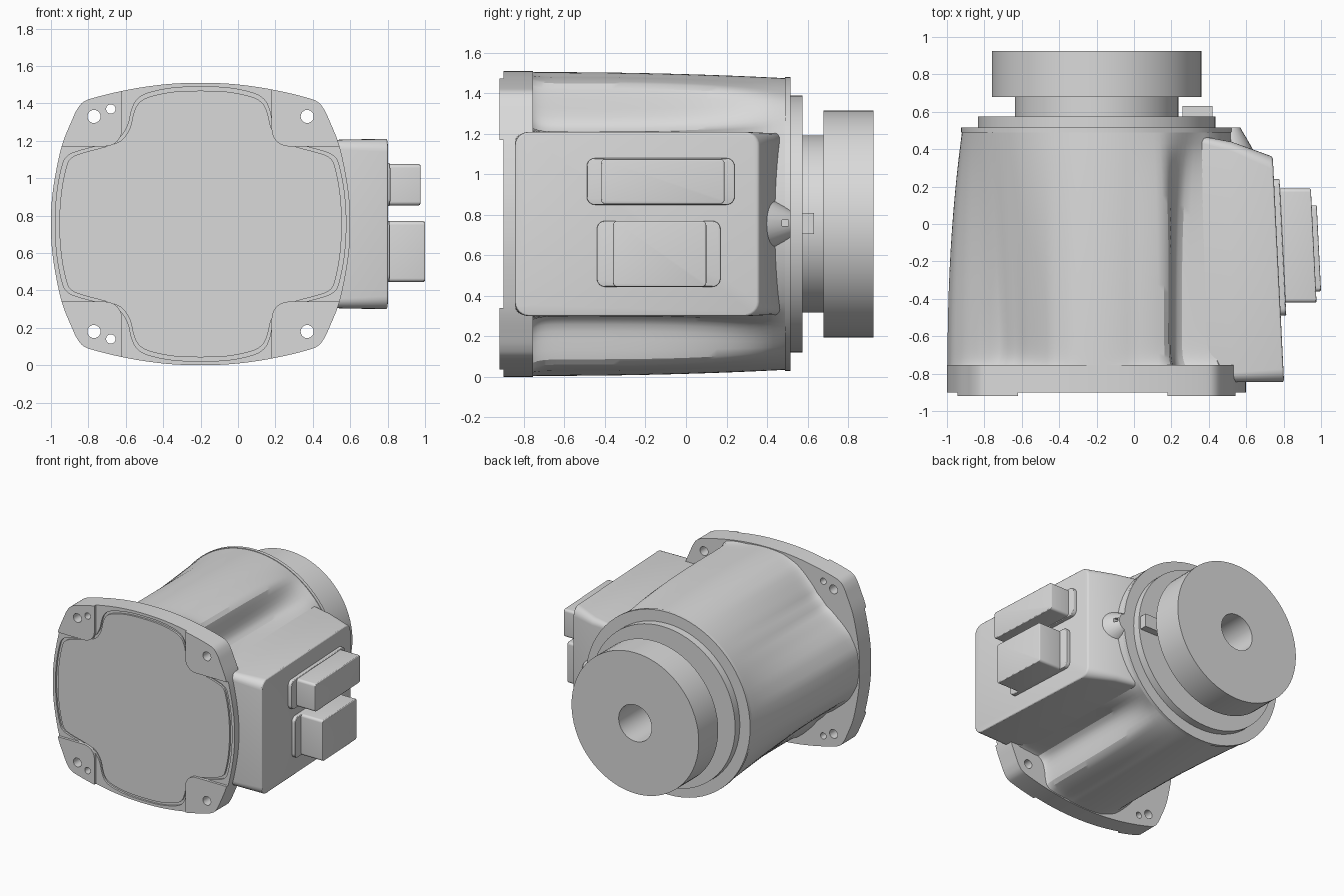
import bpy, bmesh, math
from mathutils import Vector

if "Cube" in bpy.data.objects:
    bpy.data.objects.remove(bpy.data.objects["Cube"])

CX, CZ = -0.2, 0.755          # motor axis, running along y
parts = []

grey = bpy.data.materials.new("light_grey")
grey.use_nodes = True
COLOUR = (0.7, 0.7, 0.7, 1)
grey.diffuse_color = COLOUR
grey.node_tree.nodes["Principled BSDF"].inputs["Base Color"].default_value = COLOUR


def loft(name, loops, keep=True):
    """Skin a series of equal-length loops and cap both ends."""
    bm = bmesh.new()
    rows = [[bm.verts.new(p) for p in loop] for loop in loops]
    n = len(rows[0])
    for a, b in zip(rows, rows[1:]):
        for i in range(n):
            j = (i + 1) % n
            bm.faces.new((a[i], a[j], b[j], b[i]))
    bm.faces.new(rows[0][::-1])
    bm.faces.new(rows[-1])
    bmesh.ops.recalc_face_normals(bm, faces=bm.faces)
    mesh = bpy.data.meshes.new(name)
    bm.to_mesh(mesh)
    bm.free()
    mesh.materials.append(grey)
    obj = bpy.data.objects.new(name, mesh)
    bpy.context.collection.objects.link(obj)
    if keep:
        parts.append(obj)
    return obj


def apply(obj, mod):
    bpy.context.view_layer.objects.active = obj
    bpy.ops.object.modifier_apply(modifier=mod.name)


def boolean(obj, cutter, operation="DIFFERENCE"):
    mod = obj.modifiers.new("cut", "BOOLEAN")
    mod.object, mod.operation, mod.solver = cutter, operation, "EXACT"
    apply(obj, mod)
    bpy.data.objects.remove(cutter)


def bevel(obj, width):
    mod = obj.modifiers.new("bevel", "BEVEL")
    mod.width, mod.segments, mod.limit_method = width, 3, "ANGLE"
    mod.angle_limit = math.radians(50)
    apply(obj, mod)


def circle(y, r, x=CX, z=CZ, n=72):
    return [(x + r * math.cos(math.tau * i / n), y, z + r * math.sin(math.tau * i / n))
            for i in range(n)]


def revolve(name, profile, x=CX, z=CZ, n=72, keep=True):
    return loft(name, [circle(y, r, x, z, n) for y, r in profile], keep)


def rounded(a0, a1, b0, b1, r, n=6):
    """Rounded rectangle as a list of 2D points."""
    pts = []
    for k, (a, b) in enumerate([(a1 - r, b1 - r), (a0 + r, b1 - r), (a0 + r, b0 + r), (a1 - r, b0 + r)]):
        for i in range(n + 1):
            t = math.pi / 2 * (k + i / n)
            pts.append((a + r * math.cos(t), b + r * math.sin(t)))
    return pts


def smooth_loop(quarter, steps=5):
    """Mirror a quarter outline to a full loop and smooth it."""
    q = [Vector(p) for p in quarter]
    right = q + [Vector((p.x, -p.y)) for p in q[-2::-1]]
    pts = right + [Vector((-p.x, p.y)) for p in right[-2:0:-1]]
    n, out = len(pts), []
    for i in range(n):
        a, b, c, d = (pts[(i + k) % n] for k in (-1, 0, 1, 2))
        for s in range(steps):
            t = s / steps
            out.append(b + 0.5 * t * (c - a + t * (2 * a - 5 * b + 4 * c - d + t * (3 * (b - c) + d - a))))
    return out


def slab(name, outline, y0, y1, scale=1.0, keep=True):
    return loft(name, [[(CX + p[0] * scale, y, CZ + p[1] * scale) for p in outline]
                       for y in (y0, y1)], keep)


FLANGE = smooth_loop([(0, .755), (.15, .75), (.3, .733), (.45, .705), (.58, .672), (.63, .65), (.662, .61),
                      (.69, .55), (.74, .425), (.775, .27), (.795, .13), (.8, 0)])
COVER = smooth_loop([(0, .733), (.15, .727), (.28, .7), (.34, .665), (.368, .61), (.388, .53), (.43, .465),
                     (.5, .432), (.66, .388), (.715, .36), (.74, .31), (.767, .17), (.777, 0)])


def drill(obj):
    """Mounting holes: one per corner plus a dowel hole on the -x corners."""
    for s in (1, -1):
        for x, z, r in ((.57, .575, .035), (-.57, .575, .035), (-.48, .615, .025)):
            boolean(obj, revolve("drill", [(-1, r), (-.6, r)], CX + x, CZ + s * z, 24, False))


# Front flange with a shallow seat, and the cover lying in it
flange = slab("front_flange", FLANGE, -.9, -.755)
boolean(flange, slab("seat", COVER, -.95, -.885, keep=False))
drill(flange)
slab("front_cover", COVER, -.9, -.88, .972)

# Raised mounting pads on the flange corners
for side, inner, label in ((1, .38, "left"), (-1, .42, "right")):
    for up, level in ((1, "upper"), (-1, "lower")):
        pad = slab(f"{level}_{label}_pad", FLANGE, -.92, -.895)
        corner = [(side * a, up * b) for a, b in rounded(inner, 1.2, .415, 1.2, .09)]
        boolean(pad, slab("corner", corner, -1, -.8, keep=False), "INTERSECT")
        drill(pad)

# Housing: lobed section at the flange blending to round at the back
SECTION = [(0, .795), (29, .785), (35, .775), (40, .703), (45, .645), (49, .638), (54, .68),
           (58, .745), (61, .785), (64, .78), (75, .753), (90, .75), (100, .745), (110, .72),
           (120, .675), (130, .638), (140, .638), (150, .685), (160, .745), (170, .785), (180, .797)]


def front_radius(deg):
    for (a, ra), (b, rb) in zip(SECTION, SECTION[1:]):
        if deg <= b:
            t = (deg - a) / (b - a)
            return ra + (rb - ra) * t
    return SECTION[-1][1]


rows = []
for k in range(33):
    t = (k / 32) ** 1.5
    row = []
    for i in range(144):
        a = math.radians(i * 2.5)
        valley = math.sin(2 * a) ** 2
        # the pockets beside the connector box run almost to the back, the others fade early
        blend = t ** (2.2 + valley * (2 if math.cos(a) > 0 else -1))
        fillet = .04 * math.exp(-(1.27 * t) / .035) * valley
        r = front_radius(min(i * 2.5, 360 - i * 2.5)) * (1 - blend) + .72 * blend + fillet
        row.append((CX + r * math.cos(a), -.77 + 1.26 * t, CZ + r * math.sin(a)))
    rows.append(row)
loft("housing", rows)

# Back plates, neck and bored rotor
revolve("back_plate", [(.489, .725), (.515, .725)])
revolve("back_ring", [(.5, .635), (.575, .635)])
revolve("rotor", [(.6, .145), (.925, .145), (.925, .56), (.68, .56), (.68, .437), (.56, .437)])


def face_x(y):
    """Slightly tilted outer face of the connector box."""
    return .76 - .05 * y


# Connector box on the +x side, its back sweeping into the housing
box_loops = []
for x, y1, inset, r in ((.1, .49, .005, .03), (.3, .48, .005, .03), (.52, .44, .005, .05), (None, .36, 0, .07)):
    outline = rounded(-.845, y1, .3 + inset, 1.21 - inset, r)
    box_loops.append([(face_x(y) if x is None else x, y, z) for y, z in outline])
bevel(loft("connector_box", box_loops), .012)


def plug(name, y0, y1, z0, z1, height, r, edge):
    outline = rounded(y0, y1, z0, z1, r)
    obj = loft(name, [[(face_x(y) + h, y, z) for y, z in outline] for h in (-.04, height)])
    bevel(obj, edge)


# Two connectors, each on a thin seat
plug("upper_seat", -.49, .24, .85, 1.08, .03, .04, .006)
plug("upper_connector", -.42, .19, .855, 1.075, .195, .02, .008)
plug("lower_seat", -.44, .17, .445, .77, .03, .04, .006)
plug("lower_connector", -.36, .1, .445, .77, .222, .02, .008)


def block(name, x0, x1, y0, y1, z0, z1, keep=True):
    return loft(name, [[(x0, y, z0), (x1, y, z0), (x1, y, z1), (x0, y, z1)] for y in (y0, y1)], keep)


# Slotted conical boss and locating tab at the back
boss = revolve("cable_boss", [(.36, .15), (.4, .135), (.515, .07)], .5, CZ, 32)
boolean(boss, block("slot", .545, .7, .475, .505, .745, .775, False))
block("locating_tab", .26, .42, .56, .632, .705, .81)

# Smooth shading with sharp edges kept
bpy.ops.object.select_all(action="DESELECT")
for obj in parts:
    obj.select_set(True)
bpy.context.view_layer.objects.active = parts[0]
bpy.ops.object.shade_smooth_by_angle(angle=math.radians(28))
